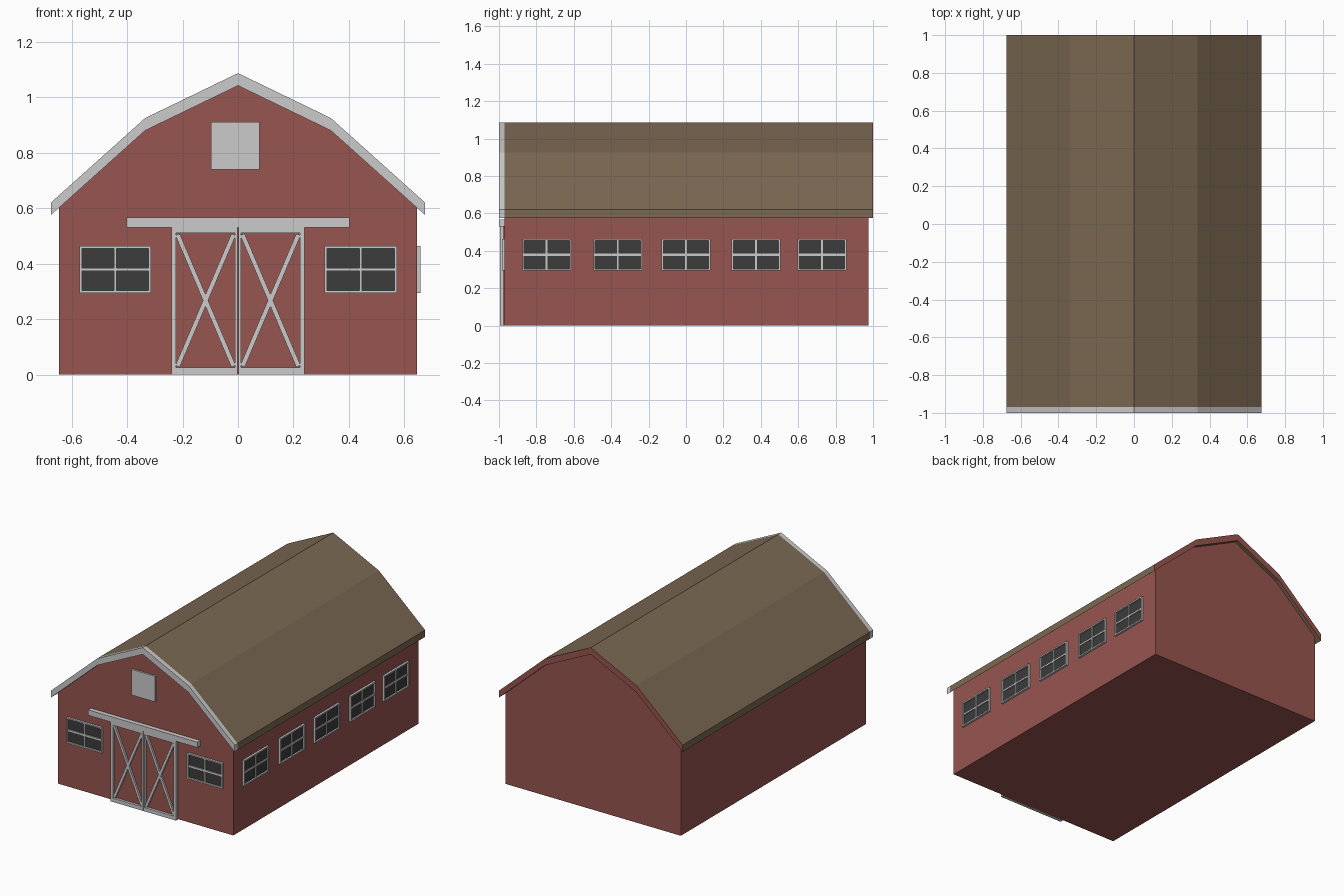
import bpy, bmesh, math
from mathutils import Matrix, Vector

if "Cube" in bpy.data.objects:
    bpy.data.objects.remove(bpy.data.objects["Cube"])


def material(name, r, g, b):
    m = bpy.data.materials.new(name)
    m.diffuse_color = (r, g, b, 1)
    m.use_nodes = True
    m.node_tree.nodes["Principled BSDF"].inputs["Base Color"].default_value = m.diffuse_color
    return m


RED = material("barn_red", 0.31, 0.09, 0.08)
BROWN = material("roof_brown", 0.20, 0.14, 0.085)
DARK = material("dark_glass", 0.045, 0.045, 0.045)
FRONT = -0.97


def finish(name, bm, mat=None):
    bmesh.ops.recalc_face_normals(bm, faces=bm.faces)
    me = bpy.data.meshes.new(name)
    bm.to_mesh(me)
    bm.free()
    ob = bpy.data.objects.new(name, me)
    bpy.context.collection.objects.link(ob)
    if mat:
        me.materials.append(mat)
    return ob


def add_box(bm, x0, x1, y0, y1, z0, z1):
    m = (Matrix.Translation(((x0 + x1) / 2, (y0 + y1) / 2, (z0 + z1) / 2))
         @ Matrix.Diagonal((x1 - x0, y1 - y0, z1 - z0, 1)))
    bmesh.ops.create_cube(bm, size=1, matrix=m)


def add_brace(bm, a, b, width, y0, y1):
    # slanted bar in the xz plane
    d = Vector((b[0] - a[0], 0, b[1] - a[1]))
    m = (Matrix.Translation(((a[0] + b[0]) / 2, (y0 + y1) / 2, (a[1] + b[1]) / 2))
         @ Matrix.Rotation(-math.atan2(d.z, d.x), 4, 'Y')
         @ Matrix.Diagonal((d.length, y1 - y0, width, 1)))
    bmesh.ops.create_cube(bm, size=1, matrix=m)


def boxes(name, mat, *specs):
    bm = bmesh.new()
    for s in specs:
        add_box(bm, *s)
    return finish(name, bm, mat)


def extrude(name, profile, y0, y1, mat=None):
    bm = bmesh.new()
    face = bm.faces.new([bm.verts.new((x, y0, z)) for x, z in profile])
    ext = bmesh.ops.extrude_face_region(bm, geom=[face])
    verts = [v for v in ext["geom"] if isinstance(v, bmesh.types.BMVert)]
    bmesh.ops.translate(bm, verts=verts, vec=(0, y1 - y0, 0))
    return finish(name, bm, mat)


def mirrored(half):
    # half runs from the eave up to the ridge at x = 0
    return half + [(-x, z) for x, z in reversed(half[:-1])]


# Main body with gambrel gables
extrude("barn_body", mirrored([(0.645, 0), (0.645, 0.602), (0.335, 0.88), (0, 1.042)]),
        FRONT, 0.975, RED)

# Roof shell, grey front trim and red back trim share one cross-section
outer = mirrored([(0.675, 0.62), (0.335, 0.925), (0, 1.087)])
section = outer + [(x, z - 0.045) for x, z in reversed(outer)]
extrude("roof", section, FRONT, 0.995, BROWN)
extrude("front_roof_trim", section, -1.0, FRONT)
extrude("back_roof_trim", section, 0.995, 1.0, RED)


# Four-pane windows, built facing -y and then turned into place
def window(name, x, y, width, turn=0):
    w, h, t = width / 2, 0.085, 0.009
    frame = boxes(name + "_frame", None,
                  (-w, -w + t, -0.014, 0.002, -h, h), (w - t, w, -0.014, 0.002, -h, h),
                  (-w + t, w - t, -0.014, 0.002, h - t, h),
                  (-w + t, w - t, -0.014, 0.002, -h, -h + t),
                  (-0.005, 0.005, -0.011, 0.002, -h + t, h - t),
                  (-w + t, w - t, -0.010, 0.002, -0.006, 0.006))
    glass = boxes(name + "_glass", DARK, (-w + t, w - t, -0.004, 0.002, -h + t, h - t))
    for ob in (frame, glass):
        ob.location = (x, y, 0.379)
        ob.rotation_euler.z = turn


window("front_window_left", -0.443, FRONT, 0.258)
window("front_window_right", 0.443, FRONT, 0.262)
for i, y in enumerate((-0.745, -0.365, 0.0, 0.374, 0.727)):
    window(f"side_window_{i + 1}", 0.645, y, 0.26, math.pi / 2)

# Loft hatch
boxes("loft_hatch", None, (-0.097, 0.077, -0.982, FRONT, 0.74, 0.91))

# Sliding doors with crossed braces
for side, s in (("left", -1), ("right", 1)):
    def span(a, b):
        return sorted((s * a, s * b))
    boxes(side + "_door_panel", RED, (*span(0.001, 0.24), -0.978, FRONT, 0, 0.53))
    bm = bmesh.new()
    y0, y1 = -0.995, -0.972
    add_box(bm, *span(0.223, 0.24), y0, y1, 0, 0.53)
    add_box(bm, *span(0.001, 0.011), y0, y1, 0, 0.53)
    add_box(bm, *span(0.011, 0.223), y0, y1, 0, 0.025)
    add_box(bm, *span(0.011, 0.223), y0, y1, 0.51, 0.53)
    add_brace(bm, (s * 0.016, 0.03), (s * 0.218, 0.505), 0.017, -0.991, y1)
    add_brace(bm, (s * 0.016, 0.505), (s * 0.218, 0.03), 0.017, -0.990, y1)
    finish(side + "_door_frame", bm)

# Door track
boxes("door_track", None, (-0.402, 0.402, -1.0, FRONT, 0.53, 0.566))
